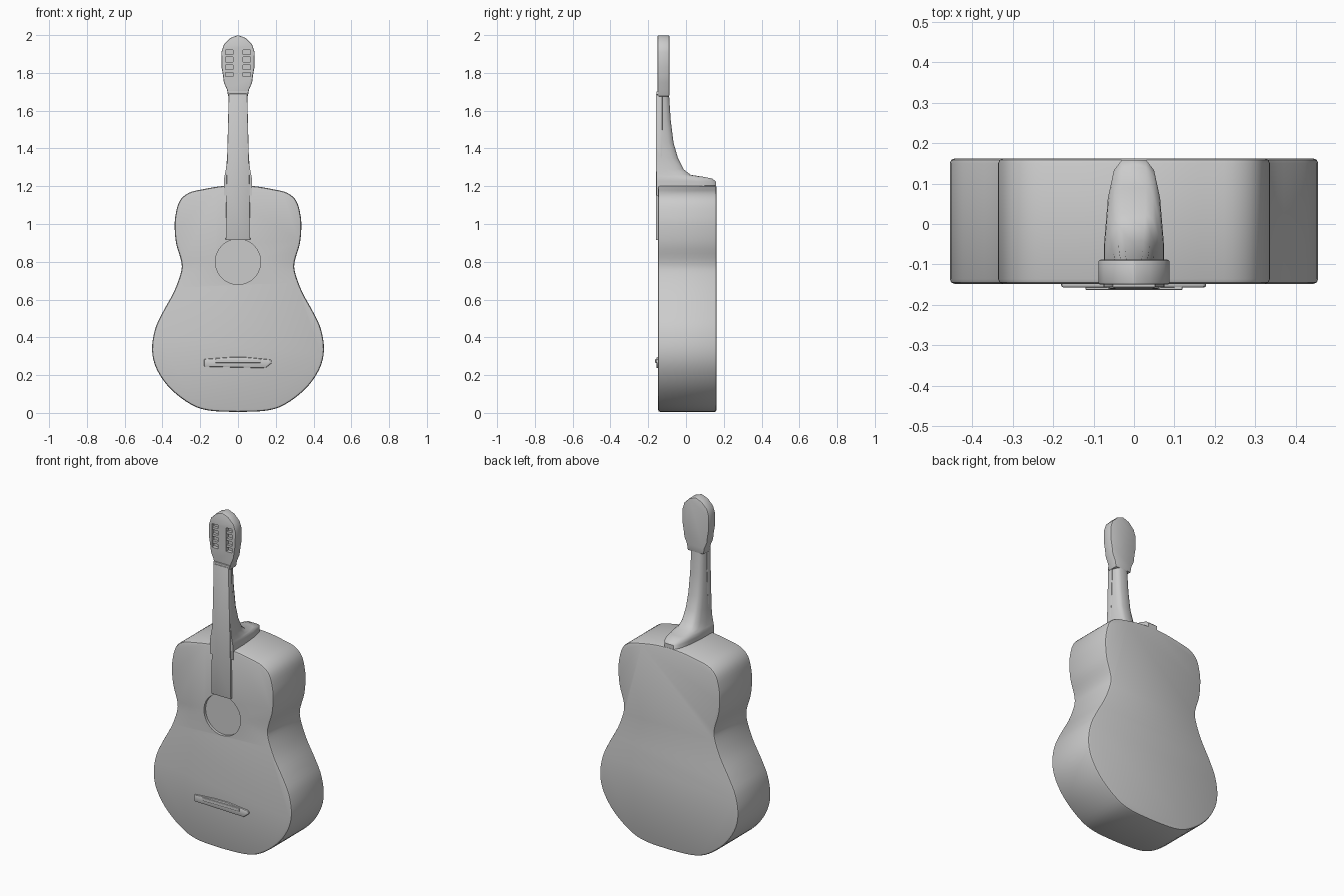
import bpy, bmesh, math
from mathutils import Vector

if "Cube" in bpy.data.objects:
    bpy.data.objects.remove(bpy.data.objects["Cube"])

grey = bpy.data.materials.new("plain grey")
grey.use_nodes = True
grey.diffuse_color = (0.6, 0.6, 0.6, 1)
grey.node_tree.nodes["Principled BSDF"].inputs["Base Color"].default_value = (0.6, 0.6, 0.6, 1)


def finish(name, bm):
    """Turn a bmesh into a named grey object."""
    bmesh.ops.recalc_face_normals(bm, faces=bm.faces)
    mesh = bpy.data.meshes.new(name)
    bm.to_mesh(mesh)
    bm.free()
    obj = bpy.data.objects.new(name, mesh)
    bpy.context.collection.objects.link(obj)
    mesh.materials.append(grey)
    return obj


def activate(obj):
    bpy.ops.object.select_all(action="DESELECT")
    obj.select_set(True)
    bpy.context.view_layer.objects.active = obj


def apply_modifier(obj, kind, **settings):
    mod = obj.modifiers.new(kind.title(), kind)
    for key, value in settings.items():
        setattr(mod, key, value)
    activate(obj)
    bpy.ops.object.modifier_apply(modifier=mod.name)


def bevel(obj, width, segments=2):
    apply_modifier(obj, "BEVEL", width=width, segments=segments,
                   limit_method="ANGLE", angle_limit=math.radians(40))


def smooth(obj, angle=35):
    activate(obj)
    bpy.ops.object.shade_smooth_by_angle(angle=math.radians(angle))


def carve(obj, cutter):
    apply_modifier(obj, "BOOLEAN", operation="DIFFERENCE", object=cutter, solver="EXACT")
    bpy.data.objects.remove(cutter)


def spline(points, steps):
    """Smooth curve through the points (Catmull-Rom)."""
    pts = [Vector(p) for p in points]
    pts = [pts[0]] + pts + [pts[-1]]
    out = []
    for a, b, c, d in zip(pts, pts[1:], pts[2:], pts[3:]):
        for i in range(steps):
            t = i / steps
            out.append(0.5 * (2 * b + (c - a) * t + (2 * a - 5 * b + 4 * c - d) * t ** 2
                              + (3 * b - a - 3 * c + d) * t ** 3))
    return out + [pts[-1]]


def mirrored(half):
    return list(half) + [(-x, z) for x, z in reversed(half) if x > 0.001]


def slab(name, outline, front, back):
    """Extrude an x-z outline from front to back along y."""
    bm = bmesh.new()
    face = bm.faces.new([bm.verts.new((x, front, z)) for x, z in outline])
    made = bmesh.ops.extrude_face_region(bm, geom=[face])["geom"]
    bmesh.ops.translate(bm, vec=(0, back - front, 0),
                        verts=[v for v in made if isinstance(v, bmesh.types.BMVert)])
    return finish(name, bm)


def circle(x, z, radius, sides):
    return [(x + radius * math.cos(i * math.tau / sides),
             z + radius * math.sin(i * math.tau / sides)) for i in range(sides)]


def box(x, z, w, h):
    return [(x - w, z - h), (x + w, z - h), (x + w, z + h), (x - w, z + h)]


# Waisted body with softened rims and a shallow sound hole
half_body = [(0, 0.005), (0.15, 0.012), (0.25, 0.045), (0.36, 0.13), (0.43, 0.23),
             (0.455, 0.33), (0.44, 0.44), (0.4, 0.53), (0.34, 0.64), (0.303, 0.74),
             (0.3, 0.8), (0.326, 0.89), (0.335, 0.97), (0.332, 1.04), (0.31, 1.12),
             (0.26, 1.165), (0.18, 1.185), (0.09, 1.2), (0, 1.205)]
body = slab("body", mirrored(spline(half_body, 4)), -0.148, 0.162)
bevel(body, 0.012)
carve(body, slab("hole_cutter", circle(0, 0.8, 0.12, 40), -0.3, -0.132))
smooth(body)

# Fingerboard lying over the body top, tapering to the nut
fingerboard = slab("fingerboard", [(-0.065, 0.915), (0.065, 0.915), (0.061, 1.2), (0.049, 1.69),
                                   (-0.049, 1.69), (-0.061, 1.2)], -0.16, -0.125)
bevel(fingerboard, 0.004)
smooth(fingerboard)

# Neck lofted from the nut down into the flared heel: (height, half width, back depth)
sections = [(1.69, 0.048, -0.09), (1.55, 0.051, -0.081), (1.43, 0.055, -0.066),
            (1.35, 0.058, -0.043), (1.29, 0.064, -0.013), (1.26, 0.07, 0.025),
            (1.25, 0.072, 0.09), (1.24, 0.074, 0.14), (1.225, 0.075, 0.158), (1.15, 0.075, 0.158)]
bm = bmesh.new()
rings = []
for z, w, back in sections:
    depth = back + 0.155
    shape = [(1, 0), (0.98, 0.35), (0.86, 0.7), (0.66, 0.92), (0.4, 1)]
    shape += [(-x, y) for x, y in reversed(shape)]
    rings.append([bm.verts.new((w * x, -0.155 + depth * y, z)) for x, y in shape])
for low, high in zip(rings, rings[1:]):
    for i in range(len(low)):
        j = (i + 1) % len(low)
        bm.faces.new((low[i], low[j], high[j], high[i]))
bm.faces.new(rings[0])
bm.faces.new(rings[-1])
smooth(finish("neck", bm), 45)

# Headstock with two blind tuner slots
half_head = [(0, 1.675), (0.052, 1.675), (0.058, 1.71), (0.075, 1.75), (0.08, 1.79), (0.087, 1.83),
             (0.088, 1.91), (0.075, 1.95), (0.04, 1.985), (0, 2.0)]
headstock = slab("headstock", mirrored(half_head), -0.15, -0.088)
bevel(headstock, 0.006)
for side in (-1, 1):
    carve(headstock, slab("slot_cutter", box(side * 0.047, 1.85, 0.02, 0.07), -0.3, -0.128))
smooth(headstock)

# Tuner rollers across the slots
for side, label in ((-1, "right"), (1, "left")):
    for n in range(3):
        smooth(slab(f"tuner_{label}_{n + 1}", box(side * 0.047, 1.81 + 0.04 * n, 0.022, 0.007),
                    -0.145, -0.125))

# Nut at the top of the fingerboard
bevel(slab("nut", box(0, 1.693, 0.053, 0.009), -0.157, -0.09), 0.003)

# Bridge with tapered ends and a raised saddle
bridge = slab("bridge", [(-0.18, 0.245), (0.145, 0.237), (0.18, 0.265), (0.175, 0.282),
                         (0.04, 0.295), (-0.04, 0.295), (-0.18, 0.285)], -0.157, -0.14)
bevel(bridge, 0.006)
smooth(bridge)
bevel(slab("saddle", box(0, 0.275, 0.12, 0.01), -0.163, -0.15), 0.003)
